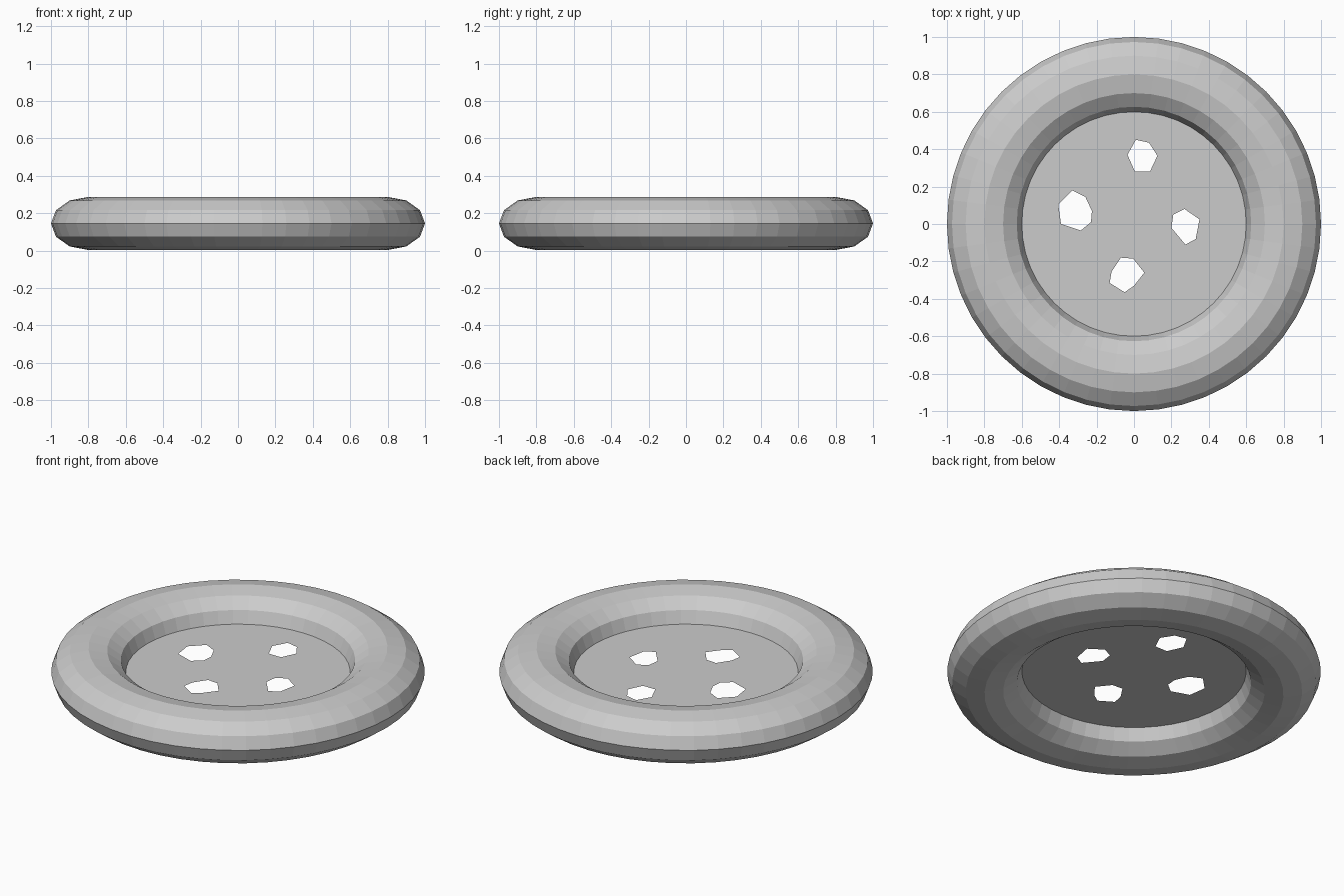
import bpy, bmesh
from math import sin, cos, pi

if "Cube" in bpy.data.objects:
    bpy.data.objects.remove(bpy.data.objects["Cube"])

SEG = 48
MID = 0.145

# Rounded rim: a torus squashed a little in height
bpy.ops.mesh.primitive_torus_add(major_radius=0.8, minor_radius=0.2,
                                 major_segments=SEG, minor_segments=12,
                                 location=(0, 0, MID))
rim = bpy.context.object
rim.name = "button_rim"
rim.scale.z = 0.142 / 0.2
bpy.ops.object.transform_apply(location=False, rotation=False, scale=True)

# Thin centre sheet with four irregular thread holes
holes = [
    [(.01, .45), (.08, .435), (.125, .365), (.085, .28), (.005, .28), (-.035, .37)],
    [(-.33, .18), (-.26, .145), (-.225, .07), (-.23, .01), (-.285, -.035), (-.39, 0), (-.405, .105)],
    [(.27, .08), (.35, .025), (.33, -.08), (.275, -.11), (.2, -.02), (.21, .05)],
    [(-.07, -.18), (-.005, -.185), (.055, -.26), (0, -.33), (-.05, -.365), (-.13, -.315), (-.12, -.255)],
]
outline = [(0.6 * cos(2 * pi * i / SEG), 0.6 * sin(2 * pi * i / SEG)) for i in range(SEG)]

bm = bmesh.new()
for loop in [outline] + holes:
    vs = [bm.verts.new((x, y, 0)) for x, y in loop]
    for a, b in zip(vs, vs[1:] + vs[:1]):
        bm.edges.new((a, b))
bmesh.ops.triangle_fill(bm, edges=bm.edges[:], use_beauty=True, use_dissolve=False,
                        normal=(0, 0, 1))
bm.normal_update()
for f in bm.faces:
    if f.normal.z < 0:
        f.normal_flip()
mesh = bpy.data.meshes.new("button_centre")
bm.to_mesh(mesh)
bm.free()
centre = bpy.data.objects.new("button_centre", mesh)
centre.location.z = MID
bpy.context.collection.objects.link(centre)
